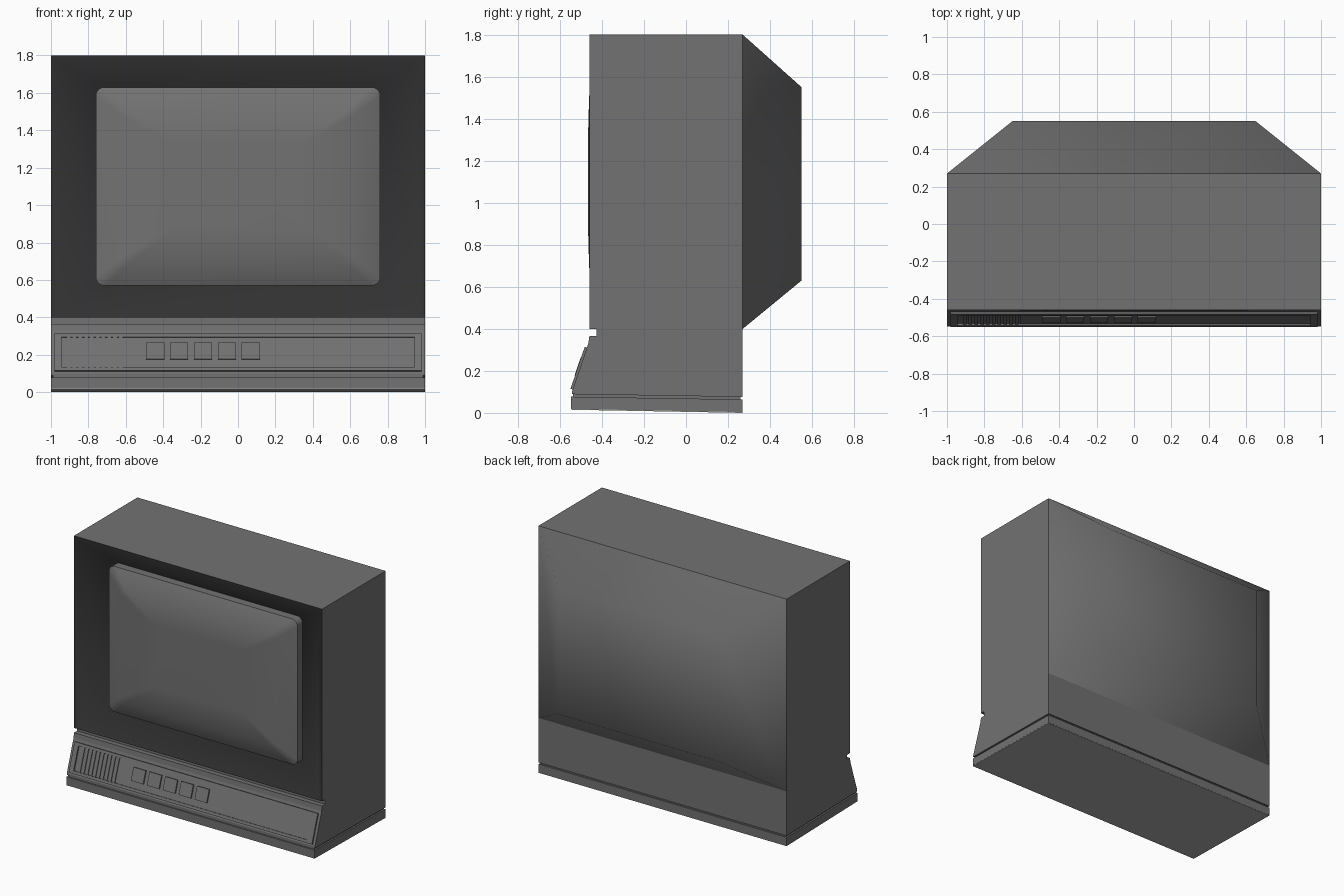
import bpy
import bmesh
from math import cos, sin, pi, radians

cube = bpy.data.objects.get("Cube")
if cube:
    bpy.data.objects.remove(cube, do_unlink=True)


def material(name, value):
    m = bpy.data.materials.new(name)
    m.use_nodes = True
    colour = (value, value, value, 1)
    m.diffuse_color = colour
    m.node_tree.nodes["Principled BSDF"].inputs["Base Color"].default_value = colour
    return m


GREY = material("cabinet grey", 0.168)
DARK = material("bezel dark grey", 0.031)
LIGHT = material("underside light grey", 0.42)


def loft(name, rings, mat, start=True, end=True, smooth=None):
    """Skin a row of equal closed rings, optionally capping both ends."""
    bm = bmesh.new()
    loops = [[bm.verts.new(p) for p in ring] for ring in rings]
    n = len(loops[0])
    for a, b in zip(loops, loops[1:]):
        for i in range(n):
            j = (i + 1) % n
            bm.faces.new((a[i], a[j], b[j], b[i]))
    if start:
        bm.faces.new(loops[0][::-1])
    if end:
        bm.faces.new(loops[-1])
    if start and end:
        bmesh.ops.recalc_face_normals(bm, faces=bm.faces)
    mesh = bpy.data.meshes.new(name)
    bm.to_mesh(mesh)
    bm.free()
    mesh.materials.append(mat)
    ob = bpy.data.objects.new(name, mesh)
    bpy.context.collection.objects.link(ob)
    if smooth:
        bpy.ops.object.select_all(action="DESELECT")
        ob.select_set(True)
        bpy.context.view_layer.objects.active = ob
        bpy.ops.object.shade_smooth_by_angle(angle=radians(smooth))
    return ob


def extrude(name, profile, x0, x1, mat=GREY):
    """Extrude a (y, z) profile across x."""
    return loft(name, [[(x, y, z) for y, z in profile] for x in (x0, x1)], mat)


def rect(w, z0, z1, y):
    return [(-w, y, z0), (w, y, z0), (w, y, z1), (-w, y, z1)]


def round_rect(w, h, r, y, zc, steps=6):
    pts = []
    for q, (sx, sz) in enumerate(((1, 1), (-1, 1), (-1, -1), (1, -1))):
        for s in range(steps + 1):
            a = (q + s / steps) * pi / 2
            pts.append((sx * (w - r) + r * cos(a), y, zc + sz * (h - r) + r * sin(a)))
    return pts


# Upper cabinet shell and tapered tube housing
loft("cabinet", [rect(1, 0.4, 1.8, 0.27), rect(1, 0.4, 1.8, -0.46)], GREY, False, False)
housing = [rect(1, 0.4, 1.8, 0.27)[::-1], rect(0.65, 0.63, 1.55, 0.55)[::-1]]
loft("back_housing", housing, GREY, False, True, smooth=80)

# Dark bezel: thin rim, then a softly shaded slope down to the screen
bezel = [rect(1, 0.4, 1.8, -0.46), rect(0.968, 0.403, 1.775, -0.457),
         rect(0.765, 0.565, 1.64, -0.34)]
loft("bezel", bezel, DARK, False, True, smooth=60)

# Pillow-shaped screen
ZC = 1.1
screen = [round_rect(0.76, 0.53, 0.045, -0.33, ZC),
          round_rect(0.76, 0.53, 0.045, -0.4, ZC),
          round_rect(0.62, 0.41, 0.03, -0.461, ZC),
          round_rect(0.35, 0.23, 0.02, -0.466, ZC)]
loft("screen", screen, GREY, smooth=40)

# Lower cabinet with a notch under the bezel, groove core, base and its underside
extrude("lower_cabinet", [(0.27, 0.076), (-0.543, 0.089), (-0.543, 0.1), (-0.465, 0.33),
                          (-0.46, 0.365), (-0.425, 0.365), (-0.425, 0.4), (0.27, 0.4)], -1, 1)
extrude("groove_core", [(0.26, 0.05), (-0.537, 0.06), (-0.537, 0.095), (0.26, 0.085)], -0.988, 0.988)
extrude("base", [(0.27, 0.004), (-0.547, 0.019), (-0.547, 0.077), (0.27, 0.064)], -1, 1)
extrude("base_underside", [(0.269, 0), (-0.546, 0.015), (-0.546, 0.02), (0.269, 0.005)],
        -0.999, 0.999, LIGHT)


# Control panel parts, laid on the sloping front
def on_slope(z, h):
    t = (z - 0.1) / 0.23
    return (-0.543 + 0.078 * t - 0.947 * h, z + 0.321 * h)


def slab(name, x0, x1, z0, z1, h):
    extrude(name, [on_slope(z0, -0.005), on_slope(z1, -0.005),
                   on_slope(z1, h), on_slope(z0, h)], x0, x1)


X0, X1, Z0, Z1 = 0.945, 0.98, 0.13, 0.292
slab("panel_frame_top", -X1, X1, Z1, 0.311, 0.011)
slab("panel_frame_bottom", -X1, X1, 0.111, Z0, 0.011)
slab("panel_frame_right", -X1, -X0, Z0, Z1, 0.011)
slab("panel_frame_left", X0, X1, Z0, Z1, 0.011)
slab("control_plate", -0.61, X0, Z0, Z1, 0.003)

# Speaker grille ribs
for i in range(10):
    x = -0.915 + i * 0.031
    slab("grille_rib", x, x + 0.019, Z0, Z1, 0.006)

# Row of push buttons
for i in range(5):
    x = -0.443 + i * 0.128
    slab("button", x - 0.049, x + 0.049, 0.174, 0.262, 0.013)
